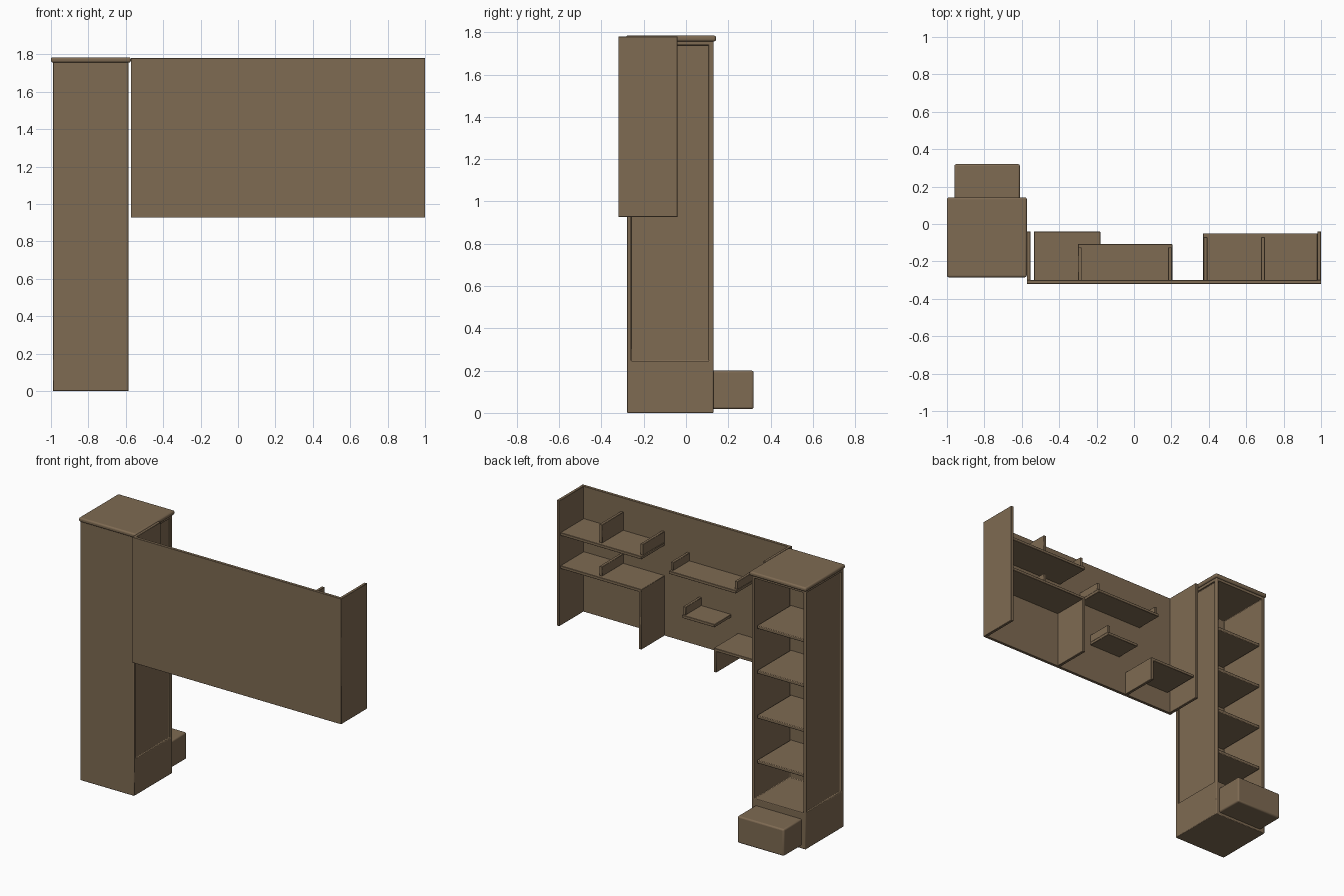
import bpy
import bmesh
from mathutils import Vector

cube = bpy.data.objects.get("Cube")
if cube:
    bpy.data.objects.remove(cube, do_unlink=True)

# Single wood colour
wood = bpy.data.materials.new("brown wood")
wood.use_nodes = True
colour = (0.21, 0.145, 0.085, 1)
wood.diffuse_color = colour
bsdf = wood.node_tree.nodes["Principled BSDF"]
bsdf.inputs["Base Color"].default_value = colour
bsdf.inputs["Roughness"].default_value = 0.7


def box_mesh(x, y, z):
    bm = bmesh.new()
    bmesh.ops.create_cube(bm, size=1)
    for v in bm.verts:
        v.co = Vector(r[0] if c < 0 else r[1] for c, r in zip(v.co, (x, y, z)))
    return bm


def finish(name, bm, bevel, segments):
    bmesh.ops.recalc_face_normals(bm, faces=bm.faces)
    mesh = bpy.data.meshes.new(name)
    bm.to_mesh(mesh)
    bm.free()
    mesh.materials.append(wood)
    obj = bpy.data.objects.new(name, mesh)
    bpy.context.collection.objects.link(obj)
    mod = obj.modifiers.new("soft edges", 'BEVEL')
    mod.width = bevel
    mod.segments = segments
    mod.limit_method = 'ANGLE'
    bpy.ops.object.select_all(action='DESELECT')
    obj.select_set(True)
    bpy.context.view_layer.objects.active = obj
    bpy.ops.object.shade_smooth_by_angle()


def box(name, x, y, z, bevel=0.002, segments=1):
    finish(name, box_mesh(x, y, z), bevel, segments)


def recess(bm, normal, rim, depth):
    """Sink the largest face pointing along normal, leaving a rim."""
    bm.normal_update()
    n = Vector(normal)
    face = max((f for f in bm.faces if f.normal.dot(n) > 0.99),
               key=lambda f: f.calc_area())
    bmesh.ops.inset_individual(bm, faces=[face], thickness=rim)
    sunk = bmesh.ops.extrude_discrete_faces(bm, faces=[face])["faces"]
    bmesh.ops.translate(bm, verts=sunk[0].verts, vec=n * -depth)


# Tall cabinet: solid plinth, open back bay, sunk side panels
bm = box_mesh((-0.99, -0.585), (-0.28, 0.13), (0, 1.76))
bmesh.ops.bisect_plane(bm, geom=bm.verts[:] + bm.edges[:] + bm.faces[:],
                       plane_co=(0, 0, 0.225), plane_no=(0, 0, 1))
for side in (-1, 1):
    recess(bm, (side, 0, 0), 0.029, 0.014)
recess(bm, (0, 1, 0), 0.027, 0.38)
finish("cabinet_body", bm, 0.004, 2)
box("cabinet_top", (-1.0, -0.573), (-0.285, 0.142), (1.757, 1.785), 0.01, 3)

for i in range(4):
    z = 0.5 + i * 0.305
    box(f"cabinet_shelf_{i + 1}", (-0.964, -0.611), (-0.255, 0.108), (z - 0.022, z), 0.004, 2)

# Closed drawer block standing proud of the plinth
box("drawer", (-0.96, -0.61), (0.12, 0.32), (0.018, 0.2), 0.01, 3)

# Wall panel with its two end panels
T = 0.02
BACK = -0.302
LOW, HIGH = 0.927, 1.78
box("wall_panel", (-0.573, 1.0), (-0.32, BACK + 0.002), (LOW, HIGH), 0.001)
box("left_end_panel", (0.98, 1.0), (BACK, -0.04), (LOW, HIGH))
box("right_end_panel", (-0.573, -0.553), (BACK, -0.04), (LOW, HIGH))

# Wall shelves: name, x range, back edge, top height
for name, x, y, z in (
        ("upper_long_shelf", (0.37, 0.98), -0.05, 1.56),
        ("lower_long_shelf", (0.37, 0.98), -0.05, 1.335),
        ("middle_shelf", (-0.3, 0.205), -0.108, 1.485),
        ("small_shelf", (-0.13, 0.115), -0.12, 1.205),
        ("corner_shelf", (-0.535, -0.18), -0.04, 1.09)):
    box(name, x, (BACK, y), (z - T, z))

# Upright dividers and supports: name, right edge, back edge, z range
for name, x, y, z in (
        ("tall_divider", 0.68, -0.07, (1.56, 1.685)),
        ("upper_end_divider", 0.372, -0.07, (1.56, 1.635)),
        ("lower_divider", 0.68, -0.07, (1.335, 1.4)),
        ("long_shelf_support", 0.37, -0.05, (LOW, 1.32)),
        ("middle_left_divider", 0.183, -0.125, (1.485, 1.54)),
        ("middle_right_divider", -0.3, -0.125, (1.485, 1.54)),
        ("small_divider", 0.093, -0.13, (1.205, 1.26)),
        ("corner_shelf_support", -0.2, -0.04, (LOW, 1.075))):
    box(name, (x, x + T), (BACK, y), z)
